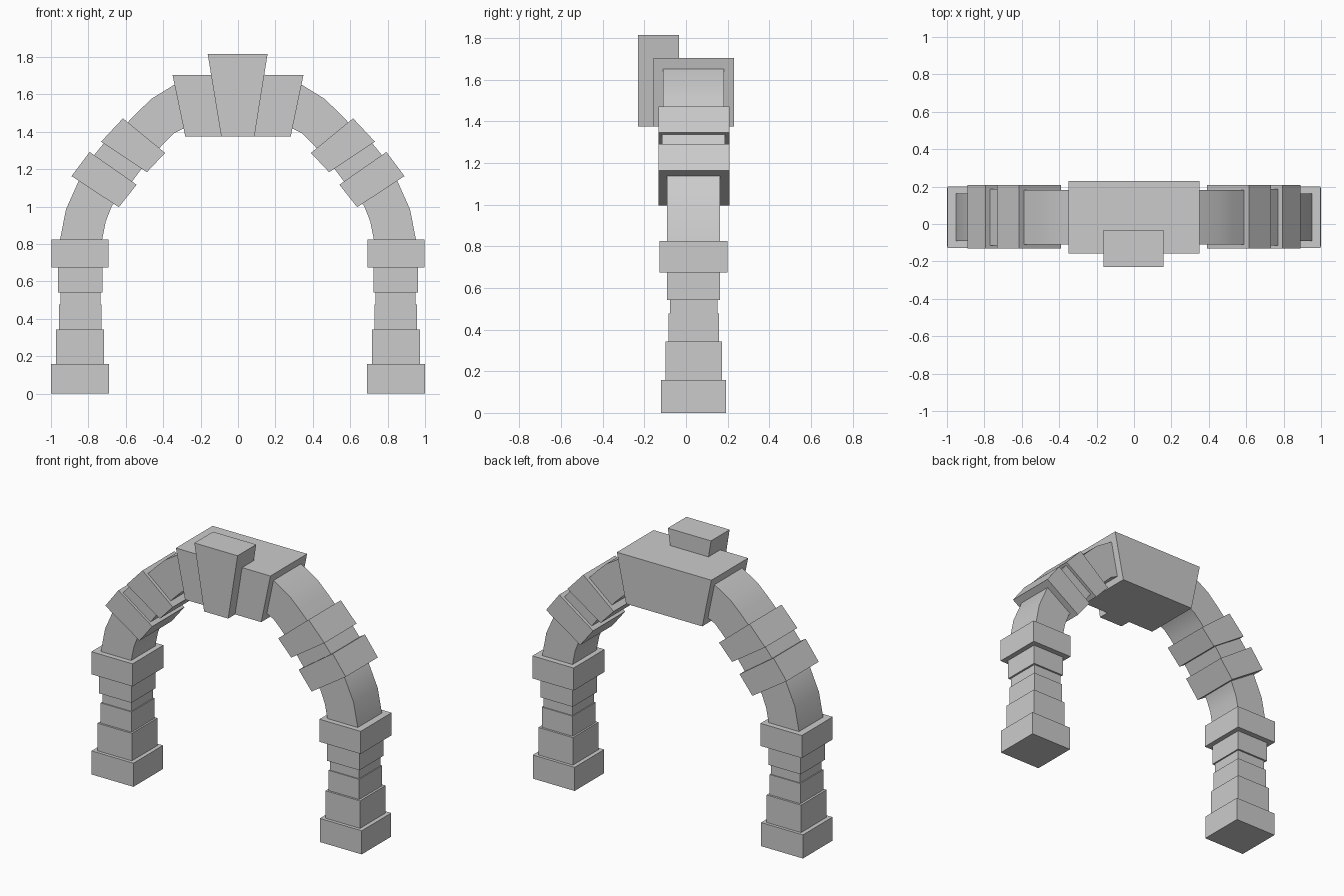
import bpy, bmesh, math

if "Cube" in bpy.data.objects:
    bpy.data.objects.remove(bpy.data.objects["Cube"])


def prism(name, pts, y0, y1, mirror=True, smooth=False):
    """Extrude an x-z outline from y0 to y1, optionally mirrored over x = 0."""
    bm = bmesh.new()
    face = bm.faces.new([bm.verts.new((x, y0, z)) for x, z in pts])
    ext = bmesh.ops.extrude_face_region(bm, geom=[face])
    moved = [v for v in ext["geom"] if isinstance(v, bmesh.types.BMVert)]
    bmesh.ops.translate(bm, verts=moved, vec=(0, y1 - y0, 0))
    bmesh.ops.recalc_face_normals(bm, faces=bm.faces)
    me = bpy.data.meshes.new(name)
    bm.to_mesh(me)
    bm.free()
    ob = bpy.data.objects.new(name, me)
    bpy.context.collection.objects.link(ob)
    if smooth:
        bpy.ops.object.select_all(action='DESELECT')
        bpy.context.view_layer.objects.active = ob
        ob.select_set(True)
        bpy.ops.object.shade_smooth_by_angle(angle=math.radians(30))
    if mirror:
        mod = ob.modifiers.new("mirror", 'MIRROR')
        mod.use_axis[0] = True
        mod.use_mirror_merge = False
    return ob


# Pillar stones: name, x outer, x inner, z bottom, z top, y front, y back
for name, xo, xi, z0, z1, y0, y1 in [
    ("pillar_base", -1.0, -0.69, 0.0, 0.158, -0.12, 0.192),
    ("pillar_stone_1", -0.972, -0.717, 0.158, 0.342, -0.098, 0.172),
    ("pillar_stone_2", -0.957, -0.729, 0.342, 0.477, -0.085, 0.158),
    ("pillar_stone_3", -0.95, -0.735, 0.477, 0.542, -0.078, 0.151),
    ("pillar_stone_4", -0.963, -0.725, 0.542, 0.674, -0.092, 0.163),
    ("pillar_capital", -0.997, -0.692, 0.674, 0.825, -0.127, 0.2),
]:
    prism(name, [(xo, z0), (xi, z0), (xi, z1), (xo, z1)], y0, y1)

# Curved arch pieces
prism("arch_lower", [(-.952, .82), (-.92, .985), (-.853, 1.135), (-.80, 1.2),
                     (-.61, 1.09), (-.676, 1.0), (-.707, .92), (-.727, .82)],
      -0.092, 0.163, smooth=True)
prism("arch_middle", [(-.79, 1.25), (-.70, 1.36), (-.51, 1.21), (-.57, 1.13)],
      -0.115, 0.187)
prism("arch_upper", [(-.60, 1.44), (-.53, 1.512), (-.46, 1.578), (-.335, 1.655),
                     (-.275, 1.425), (-.342, 1.392), (-.40, 1.335), (-.44, 1.29)],
      -0.11, 0.183, smooth=True)

# Tilted ring stones
prism("ring_stone_lower", [(-.793, 1.292), (-.542, 1.117), (-.637, .997),
                           (-.89, 1.163)], -0.132, 0.208)
prism("ring_stone_upper", [(-.615, 1.472), (-.39, 1.287), (-.487, 1.184),
                           (-.732, 1.347)], -0.132, 0.208)

# Crown block and keystone
prism("crown_block", [(-.35, 1.703), (.35, 1.703), (.282, 1.376), (-.282, 1.376)],
      -0.157, 0.231, mirror=False)
prism("keystone", [(-.162, 1.815), (.158, 1.815), (.088, 1.376), (-.09, 1.376)],
      -0.23, -0.033, mirror=False)
